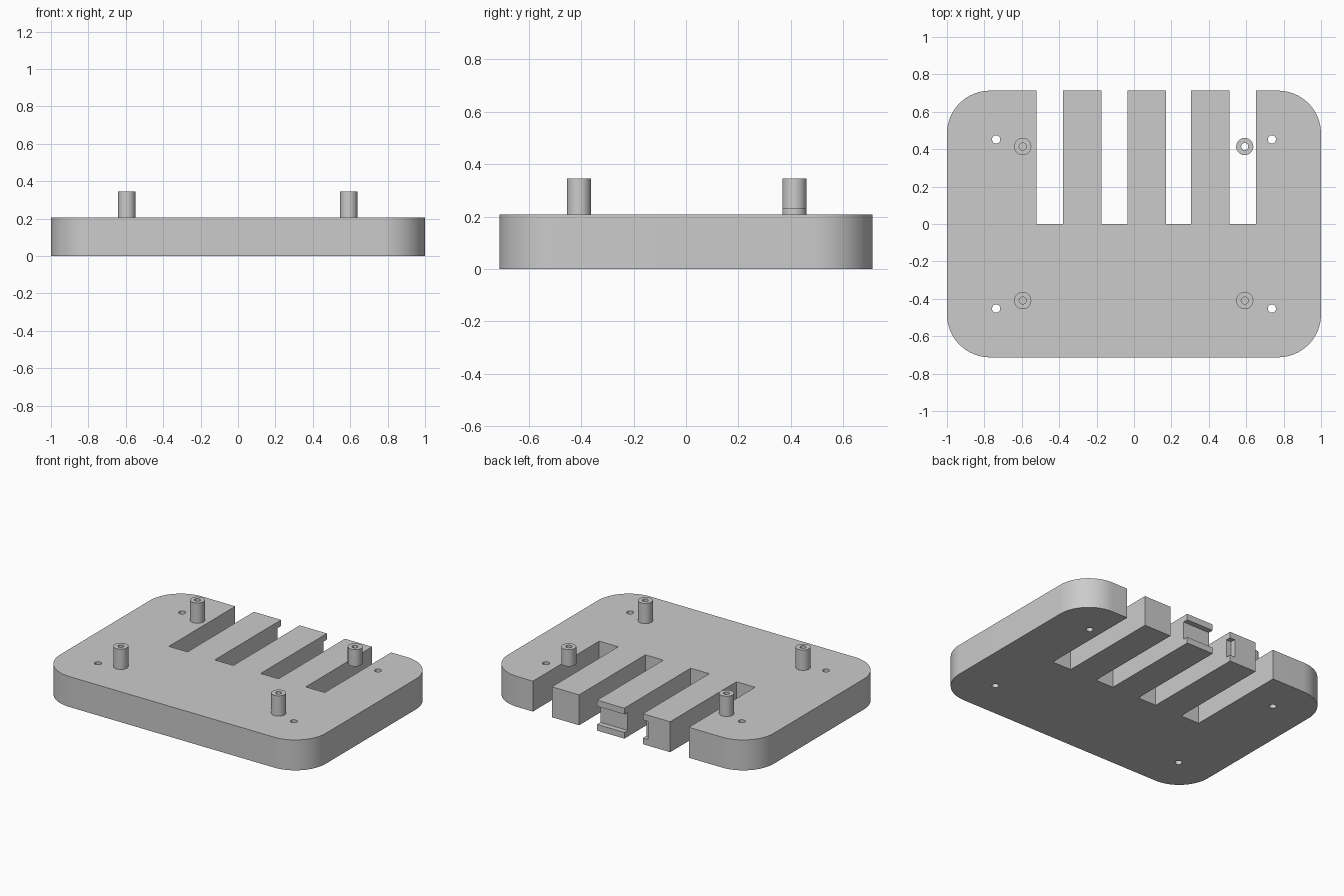
import bpy, bmesh, math
from mathutils import Matrix

if "Cube" in bpy.data.objects:
    bpy.data.objects.remove(bpy.data.objects["Cube"])

grey = bpy.data.materials.new("plain grey")
grey.diffuse_color = (0.6, 0.6, 0.6, 1)
grey.use_nodes = True
grey.node_tree.nodes["Principled BSDF"].inputs["Base Color"].default_value = grey.diffuse_color

HALF_Y, THICK, CORNER = 0.713, 0.207, 0.23
SLOTS = [(-0.52, -0.38), (-0.175, -0.035), (0.17, 0.305), (0.51, 0.653)]
SLOT_END = 0.0


def make_object(name, bm):
    bmesh.ops.recalc_face_normals(bm, faces=bm.faces)
    mesh = bpy.data.meshes.new(name)
    bm.to_mesh(mesh)
    bm.free()
    mesh.materials.append(grey)
    ob = bpy.data.objects.new(name, mesh)
    bpy.context.collection.objects.link(ob)
    return ob


def extrude_outline(name, points, z0, z1):
    bm = bmesh.new()
    face = bm.faces.new([bm.verts.new((x, y, z0)) for x, y in points])
    top = bmesh.ops.extrude_face_region(bm, geom=[face])["geom"]
    bmesh.ops.translate(bm, vec=(0, 0, z1 - z0),
                        verts=[v for v in top if isinstance(v, bmesh.types.BMVert)])
    return make_object(name, bm)


def cylinder(name, x, y, z0, z1, radius, sides=32):
    ring = [(x + radius * math.cos(2 * math.pi * i / sides),
             y + radius * math.sin(2 * math.pi * i / sides)) for i in range(sides)]
    return extrude_outline(name, ring, z0, z1)


def box(name, x0, x1, y0, y1, z0, z1):
    return extrude_outline(name, [(x0, y0), (x1, y0), (x1, y1), (x0, y1)], z0, z1)


def cut(target, cutter):
    cutter.hide_render = True
    mod = target.modifiers.new("cut", 'BOOLEAN')
    mod.operation, mod.solver, mod.object = 'DIFFERENCE', 'EXACT', cutter
    bpy.context.view_layer.objects.active = target
    bpy.ops.object.modifier_apply(modifier=mod.name)
    bpy.data.objects.remove(cutter)


def smooth(ob):
    bpy.ops.object.select_all(action='DESELECT')
    ob.select_set(True)
    bpy.context.view_layer.objects.active = ob
    bpy.ops.object.shade_smooth_by_angle(angle=math.radians(30))


def corner(cx, cy, start, steps=16):
    return [(cx + CORNER * math.cos(math.radians(start + 90 * i / steps)),
             cy + CORNER * math.sin(math.radians(start + 90 * i / steps)))
            for i in range(steps + 1)]


# rounded plate outline, running counter-clockwise, with slots open at the back
ix, iy = 1 - CORNER, HALF_Y - CORNER
outline = corner(-ix, -iy, 180) + corner(ix, -iy, 270) + corner(ix, iy, 0)
for x0, x1 in reversed(SLOTS):
    outline += [(x1, HALF_Y), (x1, SLOT_END), (x0, SLOT_END), (x0, HALF_Y)]
outline += corner(-ix, iy, 90)
plate = extrude_outline("slotted_base_plate", outline, 0, THICK)

# shallow recess across the ends of two fingers
cut(plate, box("recess_cutter", -0.213, 0.22, HALF_Y - 0.036, 0.8, 0.042, 0.165))

# mounting holes through the plate
for sx in (-1, 1):
    for sy in (-1, 1):
        cut(plate, cylinder("hole_cutter", sx * 0.737, sy * 0.452, -0.1, 0.4, 0.022, 24))
smooth(plate)

# standoff posts with screw holes; the back right one sits clear of the slot
for x in (-0.595, 0.592):
    for y in (-0.409, 0.414):
        floating = x > 0 and y > 0
        bottom = 0.231 if floating else THICK
        post = cylinder("standoff_post", x, y, bottom, 0.345, 0.046)
        cut(post, cylinder("bore_cutter", x, y, 0.1 if floating else 0.231, 0.5, 0.019, 24))
        smooth(post)
